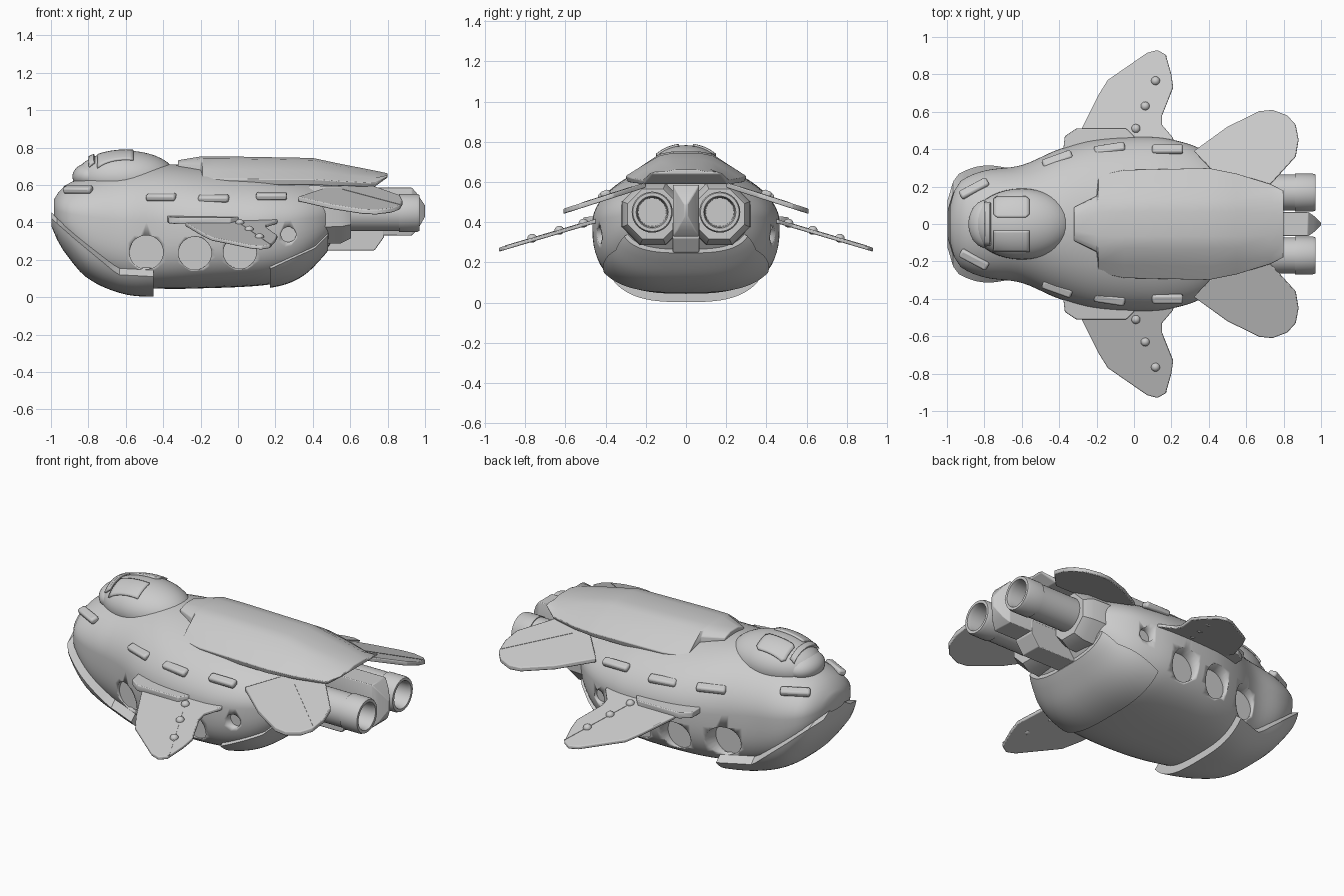
import bpy, bmesh, math
from mathutils import Vector, Matrix

if "Cube" in bpy.data.objects:
    bpy.data.objects.remove(bpy.data.objects["Cube"])

# ---------- helpers ----------
def finish(name, bm, bevel=0, angle=35, solid=0):
    bmesh.ops.recalc_face_normals(bm, faces=bm.faces)
    me = bpy.data.meshes.new(name)
    bm.to_mesh(me)
    bm.free()
    ob = bpy.data.objects.new(name, me)
    bpy.context.collection.objects.link(ob)
    if solid:
        m = ob.modifiers.new("Solid", 'SOLIDIFY')
        m.thickness, m.offset = solid, 0
    if bevel:
        m = ob.modifiers.new("Bevel", 'BEVEL')
        m.width, m.segments, m.limit_method = bevel, 2, 'ANGLE'
    bpy.ops.object.select_all(action='DESELECT')
    ob.select_set(True)
    bpy.context.view_layer.objects.active = ob
    bpy.ops.object.shade_smooth_by_angle(angle=math.radians(angle))
    return ob

def loft(name, rings, closed=True, **kw):
    bm = bmesh.new()
    vs = [[bm.verts.new(p) for p in r] for r in rings]
    n = len(rings[0])
    for a, b in zip(vs, vs[1:]):
        for i in range(n if closed else n - 1):
            j = (i + 1) % n
            bm.faces.new((a[i], a[j], b[j], b[i]))
    if closed:
        bm.faces.new(vs[0])
        bm.faces.new(vs[-1])
    return finish(name, bm, **kw)

def lathe_x(name, prof, y, z, n=32, turn=0.0):
    """Stack of rings along x, from (x, radius) pairs."""
    rings = [[(x, y + r * math.cos(turn + 2 * math.pi * i / n),
               z + r * math.sin(turn + 2 * math.pi * i / n)) for i in range(n)] for x, r in prof]
    return loft(name, rings)

def interp(tab, x):
    """Smooth interpolation through table rows."""
    x = min(max(x, tab[0][0]), tab[-1][0])
    i = max(k for k in range(len(tab) - 1) if tab[k][0] <= x)
    a, b = tab[i], tab[i + 1]
    p, q = tab[max(i - 1, 0)], tab[min(i + 2, len(tab) - 1)]
    h = b[0] - a[0]
    t = (x - a[0]) / h
    out = []
    for k in range(1, len(a)):
        m0 = (b[k] - p[k]) / (b[0] - p[0]) * h
        m1 = (q[k] - a[k]) / (q[0] - a[0]) * h
        out.append((2*t**3 - 3*t*t + 1) * a[k] + (t**3 - 2*t*t + t) * m0
                   + (3*t*t - 2*t**3) * b[k] + (t**3 - t*t) * m1)
    return out

# ---------- hull: x, half width, bottom, top, widest height ----------
HULL = [(-.985, .09, .42, .52, .47), (-.96, .18, .36, .56, .46), (-.92, .235, .29, .60, .45),
        (-.8, .285, .15, .65, .43), (-.6, .315, .06, .69, .41), (-.4, .40, .045, .71, .40),
        (-.2, .452, .047, .70, .40), (.1, .465, .06, .68, .40), (.25, .44, .085, .66, .41),
        (.36, .40, .14, .64, .42), (.46, .33, .24, .62, .43), (.52, .26, .32, .60, .45)]
UP, DOWN = 1.9, 3.0

def hull_pt(x, a, off=0.0):
    w, zb, zt, zc = interp(HULL, x)
    c, s = math.cos(a), math.sin(a)
    n = UP if s > 0 else DOWN
    h = (zt - zc) if s > 0 else (zc - zb)
    y = math.copysign(abs(c) ** (2 / n), c) * (w + off)
    return (x, y, zc + math.copysign(abs(s) ** (2 / n), s) * (h + off))

def hull_y(x, z):
    w, zb, zt, zc = interp(HULL, x)
    n, h = (UP, zt - zc) if z > zc else (DOWN, zc - zb)
    return w * max(0, 1 - (abs(z - zc) / h) ** n) ** (1 / n)

xs = [-.985, -.975] + [-.96 + 1.48 * i / 44 for i in range(45)]
hull = loft("hull", [[hull_pt(x, 2 * math.pi * i / 64) for i in range(64)] for x in xs])

# round side windows cut into the hull
bm = bmesh.new()
for s in (1, -1):
    for x, z, r, d in ((-.49, .24, .09, .06), (-.23, .235, .088, .06),
                       (.01, .24, .088, .06), (.27, .335, .04, .035)):
        y0 = hull_y(x, z) - d
        mat = Matrix.Translation((x, s * (y0 + .15), z)) @ Matrix.Rotation(math.pi / 2, 4, 'X')
        bmesh.ops.create_cone(bm, cap_ends=True, segments=36, radius1=r, radius2=r, depth=.3, matrix=mat)
cutter = finish("window_cutter", bm)
cutter.hide_render = True
m = hull.modifiers.new("Windows", 'BOOLEAN')
m.operation, m.object, m.solver = 'DIFFERENCE', cutter, 'EXACT'
bpy.context.view_layer.objects.active = hull
bpy.ops.object.modifier_move_to_index(modifier=m.name, index=0)
bpy.ops.object.modifier_apply(modifier=m.name)
bpy.data.objects.remove(cutter)

# ---------- armour plates under nose and tail, following the hull ----------
def plate(name, edge, off, shift=0.0, n=28):
    rings = []
    for k in range(19):
        x = edge[0][0] + (edge[-1][0] - edge[0][0]) * k / 18
        i = max(j for j in range(len(edge) - 1) if edge[j][0] <= x + 1e-6)
        a, b = edge[i], edge[i + 1]
        ze = a[1] + (b[1] - a[1]) * (x - a[0]) / (b[0] - a[0])
        w, zb, zt, zc = interp(HULL, x)
        q = min(max((zc - ze) / (zc - zb + off), .02), .97)
        a0 = math.asin(q ** (DOWN / 2))
        ring = [hull_pt(x, -(a0 + (math.pi - 2 * a0) * j / n), off) for j in range(n + 1)]
        inner = [hull_pt(x, -(a0 + (math.pi - 2 * a0) * j / n), -.02) for j in range(n, -1, -1)]
        rings.append([(p[0] + shift, p[1], p[2]) for p in ring + inner])
    loft(name, rings, angle=30)

plate("chin_plate", [(-.985, .42), (-.86, .31), (-.63, .12), (-.44, .11)], .043, -.012)
plate("tail_plate", [(.17, .15), (.3, .21), (.41, .26), (.48, .33)], .018)

# ---------- raised back deck ----------
DECK = [(-.32, .07, .09, .735, .69), (-.2, .12, .15, .755, .66), (-.19, .13, .26, .755, .6),
        (-.05, .13, .29, .755, .6), (.4, .13, .30, .747, .6), (.55, .13, .27, .715, .595),
        (.73, .12, .215, .68, .59), (.8, .1, .18, .665, .64)]
rings = []
for x, wt, w, zt, zb in DECK:
    h = zt - zb
    half = [(wt * .5, zt - .003), (wt, zt - .015), ((wt + w) / 2 + .01, zb + .52 * h),
            (w, zb + .2 * h), (w - .01, zb)]
    rings.append([(x, y, z) for y, z in half] + [(x, -y, z) for y, z in reversed(half)])
loft("back_deck", rings, bevel=.006, angle=30)

# ---------- cockpit ----------
C, R = Vector((-.6, 0, .64)), Vector((.27, .19, .143))
def ball(name, loc, size, seg=40):
    bm = bmesh.new()
    mat = Matrix.Translation(loc) @ Matrix.Diagonal((*size, 1))
    bmesh.ops.create_uvsphere(bm, u_segments=seg, v_segments=seg // 2, radius=1, matrix=mat)
    return finish(name, bm)
ball("cockpit_dome", C, R)
ball("cockpit_brow", (-.785, 0, .645), (.1, .13, .075))

def dome_patch(name, x0, x1, y0, y1, off, n=10):
    rings = []
    for i in range(n + 1):
        x, ring = x0 + (x1 - x0) * i / n, []
        pinch = .015 if i in (0, n) and y0 > -.1 and x1 - x0 > .1 else 0
        for j in range(n + 1):
            y = y0 + pinch + (y1 - y0 - 2 * pinch) * j / n
            k = 1 - ((x - C.x) / R.x) ** 2 - (y / R.y) ** 2
            ring.append((x, y, C.z + R.z * math.sqrt(max(k, .01)) + off))
        rings.append(ring)
    loft(name, rings, closed=False, solid=.014)
for s, tag in ((1, "left"), (-1, "right")):
    a, b = sorted((s * .035, s * .145))
    dome_patch("cockpit_window_" + tag, -.75, -.56, a, b, .002)
dome_patch("cockpit_arch", -.795, -.768, -.115, .115, .008)

# ---------- wings, fins and details, both sides ----------
def slab(name, pts, zf, th, s, bevel=.005):
    loft(name, [[(x, s * y, zf(y) + d) for x, y in pts] for d in (-th / 2, th / 2)], bevel=bevel)

WING = [(-.28, .4), (-.28, .51), (-.19, .69), (-.14, .77), (.07, .915), (.125, .93), (.17, .905),
        (.2, .80), (.21, .73), (.15, .58), (.15, .53), (.21, .46), (.21, .4)]
FIN = [(.32, .39), (.5, .52), (.67, .603), (.74, .61), (.82, .58), (.865, .53), (.88, .45),
       (.865, .36), (.72, .2), (.5, .2)]
MOUNT = [(-.38, .38), (-.37, .47), (-.31, .51), (-.04, .51), (.0, .47), (.02, .38)]
wing_z = lambda y: .405 - .295 * (y - .45)
fin_z = lambda y: .585 - .32 * (y - .2)
BARS = [(-.855, .19, .575, 28), (-.41, .325, .535, 20), (-.13, .375, .528, 9), (.18, .4, .54, 0)]

for s, tag in ((1, "left"), (-1, "right")):
    slab("wing_" + tag, WING, wing_z, .02, s)
    slab("wing_mount_" + tag, MOUNT, lambda y: .42 - .1 * (y - .38), .035, s)
    slab("wing_seam_" + tag, [(0, .5), (.172, .9), (.176, .898), (.004, .498)],
         lambda y: wing_z(y) + .009, .006, s, 0)
    slab("tail_fin_" + tag, FIN, fin_z, .026, s)
    slab("tail_fin_seam_" + tag, [(.56, .27), (.86, .52), (.863, .517), (.563, .267)],
         lambda y: fin_z(y) + .012, .006, s, 0)
    for i, (x, y) in enumerate(((.01, .51), (.06, .63), (.115, .765))):
        ball(f"wing_stud_{tag}_{i}", (x, s * y, wing_z(y) + .008), (.024, .024, .022), 16)
    # running-light bars hugging the hull
    for i, (x, y, z, ang) in enumerate(BARS):
        yy = max(y, hull_y(x, z) - .005)
        bm = bmesh.new()
        mat = (Matrix.Translation((x, s * yy, z)) @ Matrix.Rotation(math.radians(s * ang), 4, 'Z')
               @ Matrix.Rotation(s * -.35, 4, 'X') @ Matrix.Diagonal((.165, .05, .036, 1)))
        bmesh.ops.create_cube(bm, size=1, matrix=mat)
        finish(f"light_bar_{tag}_{i}", bm, bevel=.012)
    # engine with hollow nozzle and eight-sided housing
    lathe_x("engine_nozzle_" + tag, [(.45, .097), (.86, .097), (.86, .102), (.955, .102), (.97, .096),
            (.97, .08), (.95, .074), (.80, .07)], s * .168, .45)
    lathe_x("engine_housing_" + tag, [(.38, .17), (.55, .165), (.605, .135)], s * .165, .44, 8, math.pi / 8)

# ---------- centre block between the engines ----------
def block(name, secs):
    loft(name, [[(x, -w, a), (x, w, a), (x, w, b), (x, -w, b)] for x, w, a, b in secs], bevel=.004)
block("engine_spine", [(.42, .065, .33, .585), (.93, .065, .33, .585), (.96, .045, .36, .55), (1.0, .008, .43, .49)])
block("engine_keel", [(.40, .066, .25, .40), (.73, .066, .25, .40), (.78, .066, .32, .40)])
